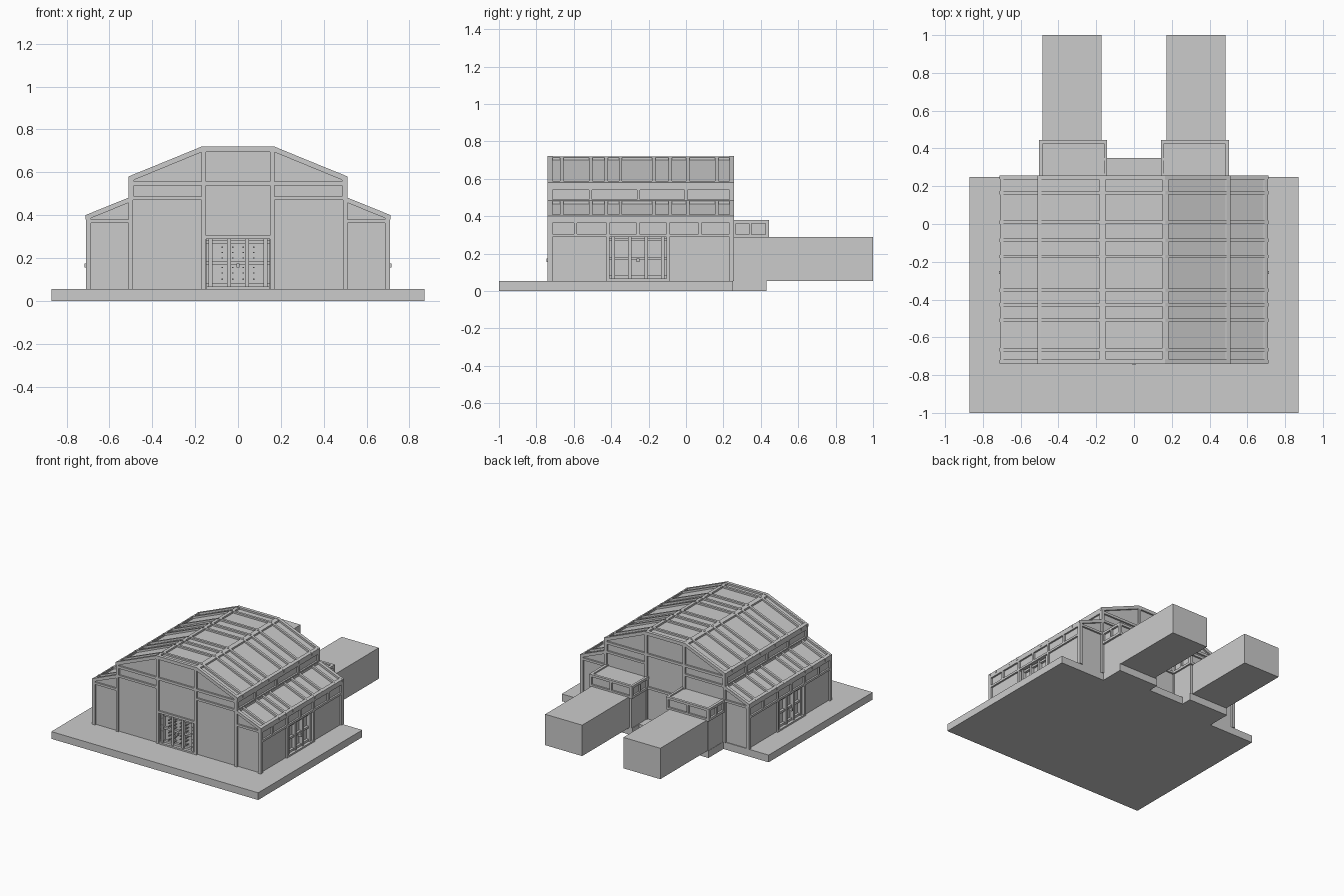
import bpy, bmesh, math
from mathutils import Vector

if "Cube" in bpy.data.objects:
    bpy.data.objects.remove(bpy.data.objects["Cube"])

G = 0.055                    # platform height
Y0, Y1 = -0.74, 0.257        # front and back of the hall
T = 0.013                    # relief of framing over wall panels
RIBS = [-0.665, -0.51, -0.427, -0.35, -0.172, -0.085, 0.01, 0.165]


def prism(bm, pts, y0, y1):
    """Extrude an xz outline along y."""
    a = [bm.verts.new((x, y0, z)) for x, z in pts]
    b = [bm.verts.new((x, y1, z)) for x, z in pts]
    bm.faces.new(a)
    bm.faces.new(b[::-1])
    n = len(pts)
    for i in range(n):
        j = (i + 1) % n
        bm.faces.new((a[j], a[i], b[i], b[j]))


def box(bm, x0, x1, y0, y1, z0, z1):
    x0, x1 = min(x0, x1), max(x0, x1)
    y0, y1 = min(y0, y1), max(y0, y1)
    prism(bm, [(x0, z0), (x1, z0), (x1, z1), (x0, z1)], y0, y1)


def finish(name, bm):
    bmesh.ops.recalc_face_normals(bm, faces=bm.faces)
    me = bpy.data.meshes.new(name)
    bm.to_mesh(me)
    bm.free()
    ob = bpy.data.objects.new(name, me)
    bpy.context.collection.objects.link(ob)
    return ob


def strip(bm, s, p, q, t, y0, y1):
    """Roof strip from p to q, thickness t straight down, on side s."""
    prism(bm, [(s * p[0], p[1]), (s * q[0], q[1]),
               (s * q[0], q[1] - t), (s * p[0], p[1] - t)], y0, y1)


# Platform with stepped rear
bm = bmesh.new()
bx = [(-.87, -1), (.87, -1), (.87, .25), (.49, .25), (.49, .43), (.15, .43), (.15, .35)]
bx += [(-x, y) for x, y in reversed(bx[2:])]
f = bm.faces.new([bm.verts.new((x, y, 0)) for x, y in bx])
r = bmesh.ops.extrude_face_region(bm, geom=[f])
bmesh.ops.translate(bm, vec=(0, 0, G), verts=[v for v in r['geom'] if isinstance(v, bmesh.types.BMVert)])
finish("platform", bm)

# Hall body with stepped gable profile
half = [(.71 - T, G), (.71 - T, .39), (.51 - T, .472), (.51 - T, .57), (.168, .72 - T)]
bm = bmesh.new()
prism(bm, half + [(-x, z) for x, z in reversed(half)], Y0 + T, Y1 - T)
hall = finish("hall_walls", bm)

# Gate recesses
bm = bmesh.new()
box(bm, -.148, .148, Y0 - .1, Y0 + .04, G + .01, .29)
for s in (1, -1):
    box(bm, s * .67, s * .8, -.41, -.105, G + .01, .29)
cut = finish("gate_cutter", bm)
cut.hide_render = True
mod = hall.modifiers.new("gates", 'BOOLEAN')
mod.object = cut
mod.solver = 'EXACT'
dg = bpy.context.evaluated_depsgraph_get()
me = bpy.data.meshes.new_from_object(hall.evaluated_get(dg))
hall.modifiers.clear()
hall.data = me
bpy.data.objects.remove(cut)

# Gable framing, front and back
bm = bmesh.new()
for y0, y1 in ((Y0, Y0 + .025), (Y1 - .025, Y1)):
    for s in (1, -1):
        for x0, x1, z1 in ((.69, .71, .40), (.49, .51, .58), (.15, .17, .72)):
            box(bm, s * x0, s * x1, y0, y1, G, z1)
        strip(bm, s, (.71, .40), (.49, .49), .024, y0, y1)
        strip(bm, s, (.51, .58), (.165, .722), .026, y0, y1)
        box(bm, s * .51, s * .69, y0, y1, .363, .38)
        box(bm, s * .17, s * .49, y0, y1, .47, .487)
        box(bm, s * .17, s * .49, y0, y1, .538, .557)
    for z0, z1 in ((.288, .305), (.538, .557), (.695, .72)):
        box(bm, -.17, .17, y0, y1, z0, z1)
finish("gable_frames", bm)

# Roof ribs, ridge and eave beams
bm = bmesh.new()
for s in (1, -1):
    for y in RIBS + [Y0 + .01, Y1 - .01]:
        strip(bm, s, (.712, .40), (.495, .488), .02, y - .009, y + .009)
        strip(bm, s, (.512, .58), (.168, .72), .02, y - .009, y + .009)
    for p, q in (((.71, .4), (.69, .408)), ((.512, .482), (.495, .489)),
                 ((.51, .58), (.49, .588)), ((.182, .714), (.15, .72))):
        strip(bm, s, p, q, .022, Y0, Y1)
for y in RIBS + [Y0 + .01, Y1 - .01]:
    box(bm, -.165, .165, y - .009, y + .009, .70, .72)
finish("roof_ribs", bm)

# Side wall posts, rails and clerestory mullions
bm = bmesh.new()
for s in (1, -1):
    for y in (Y0 + .008, -.418, -.097, Y1 - .008):
        box(bm, s * .685, s * .71, y - .008, y + .008, G, .40)
    for y in (-.59, -.257, .075):
        box(bm, s * .685, s * .71, y - .008, y + .008, .29, .39)
    for y in (Y0 + .008, -.51, -.255, 0, Y1 - .008):
        box(bm, s * .485, s * .51, y - .008, y + .008, .47, .58)
    for x, z0, z1 in ((.71, .288, .304), (.71, .363, .40), (.51, .47, .49), (.51, .54, .58)):
        box(bm, s * (x - .025), s * x, Y0, Y1, z0, z1)
finish("side_frames", bm)


def gate(name, place, hw, rivets):
    """Slatted gate; place(u, depth, z) maps local to world."""
    bm = bmesh.new()

    def b(u0, u1, d0, d1, z0, z1):
        p, q = place(u0, d0), place(u1, d1)
        box(bm, p[0], q[0], p[1], q[1], z0, z1)
    for i in range(4):
        u = -hw + .02 + i * (2 * hw - .04) / 3
        b(u - .009, u + .009, .012, .041, G + .01, .29)
    for z in (.075, .175, .275):
        b(-hw, hw, .022, .041, z - .008, z + .008)
    b(-.008, .008, -.006, .02, .155, .175)
    b(-hw, hw, 0, .03, G, G + .012)
    if rivets:
        for i in range(6):
            for z in (.10, .13, .155, .20, .225, .25):
                u = -hw + .025 + i * (2 * hw - .05) / 5
                b(u - .003, u + .003, .008, .041, z - .003, z + .003)
    finish(name, bm)


gate("front_gate", lambda u, d: (u, Y0 + d), .148, True)
for s, n in ((1, "right"), (-1, "left")):
    gate(n + "_gate", lambda u, d, s=s: (s * (.71 - d), -.257 + u), .152, False)

# Rear vestibules and loading tunnels
for s, n in ((1, "right"), (-1, "left")):
    bm = bmesh.new()
    box(bm, s * .155, s * .488, Y1 - .03, .432, G, .37)
    finish(n + "_vestibule", bm)
    bm = bmesh.new()
    for z0, z1 in ((.285, .303), (.362, .38)):
        box(bm, s * .142, s * .16, Y1 - .02, .445, z0, z1)
        box(bm, s * .482, s * .503, Y1 - .02, .445, z0, z1)
        box(bm, s * .142, s * .503, .425, .445, z0, z1)
    for x0, x1 in ((.142, .162), (.483, .503)):
        box(bm, s * x0, s * x1, .425, .445, .29, .375)
        box(bm, s * x0, s * x1, .337, .350, .29, .375)
        box(bm, s * x0, s * x1, Y1 - .01, Y1 + .01, .29, .375)
    box(bm, s * .315, s * .33, .425, .445, .29, .375)
    finish(n + "_vestibule_frame", bm)
    bm = bmesh.new()
    box(bm, s * .173, s * .484, .42, 1.0, G, .29)
    finish(n + "_tunnel", bm)
